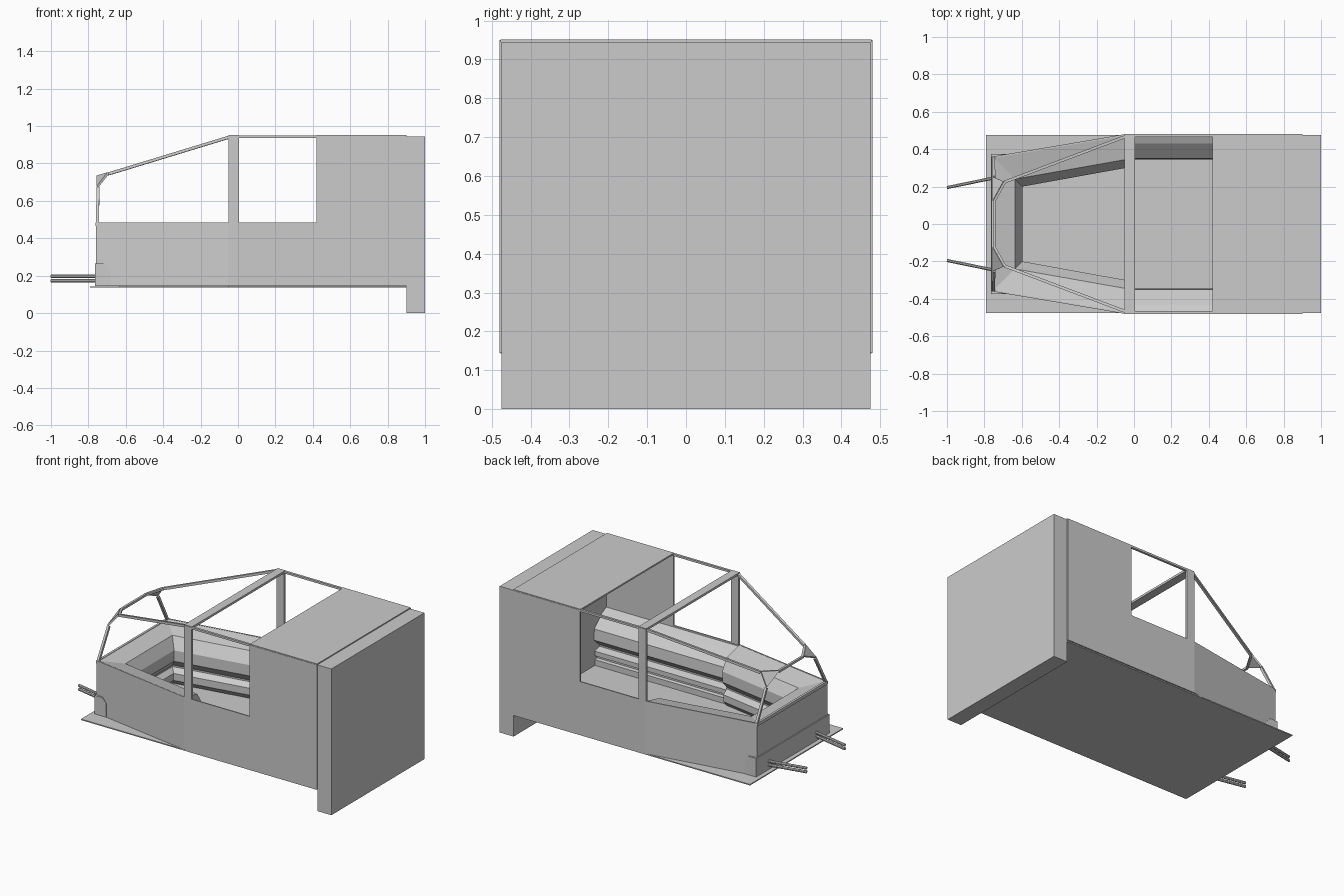
import bpy
import math
from mathutils import Vector

if "Cube" in bpy.data.objects:
    bpy.data.objects.remove(bpy.data.objects["Cube"])


def make(name, verts, faces, thick=0, mirror=False):
    """Mesh object, optionally thickened inwards and mirrored across y."""
    me = bpy.data.meshes.new(name)
    me.from_pydata([tuple(v) for v in verts], [], faces)
    ob = bpy.data.objects.new(name, me)
    bpy.context.collection.objects.link(ob)
    if thick:
        m = ob.modifiers.new("Thickness", 'SOLIDIFY')
        m.thickness, m.offset = thick, -1
    if mirror:
        m = ob.modifiers.new("Mirror", 'MIRROR')
        m.use_axis = (False, True, False)
    return ob


def box(name, lo, hi, mirror=False):
    v = [(x, y, z) for x in (lo[0], hi[0]) for y in (lo[1], hi[1]) for z in (lo[2], hi[2])]
    f = [(0, 1, 3, 2), (4, 6, 7, 5), (0, 4, 5, 1), (2, 3, 7, 6), (0, 2, 6, 4), (1, 5, 7, 3)]
    return make(name, v, f, mirror=mirror)


def bar(name, a, b, r, sides=4, mirror=True):
    """Straight prism between two points."""
    a, b = Vector(a), Vector(b)
    d = (b - a).normalized()
    s = d.cross(Vector((0, 0, 1)) if abs(d.z) < 0.9 else Vector((0, 1, 0))).normalized()
    t = s.cross(d)
    v = []
    for p in (a, b):
        for i in range(sides):
            g = 2 * math.pi * (i + 0.5) / sides
            v.append(p + r * (math.cos(g) * s + math.sin(g) * t))
    f = [(i, (i + 1) % sides, sides + (i + 1) % sides, sides + i) for i in range(sides)]
    f += [tuple(range(sides))[::-1], tuple(range(sides, 2 * sides))]
    return make(name, v, f, mirror=mirror)


def loft(name, rings, mirror=False):
    """Skin a row of equally long point lists."""
    n = len(rings[0])
    v = [p for r in rings for p in r]
    f = [(i * n + j, i * n + j + 1, (i + 1) * n + j + 1, (i + 1) * n + j)
         for i in range(len(rings) - 1) for j in range(n - 1)]
    return make(name, v, f, mirror=mirror)


def side(name, pts):
    """Side wall panel in the y = 0.48 plane from x, z points (clockwise seen from +y is outward)."""
    return make(name, [(x, 0.48, z) for x, z in pts], [tuple(range(len(pts)))[::-1]], 0.008, True)


Z0, BELT, TOP = 0.145, 0.485, 0.952

# Rear block and floor plate
box("rear_block", (0.9, -0.475, 0), (1.0, 0.475, 0.945))
box("floor_plate", (-0.79, -0.475, 0.136), (0.9, 0.475, 0.143))

# Side walls with window openings, door posts and headers
side("lower_side_wall", [(-0.05, Z0), (0.9, Z0), (0.9, BELT), (-0.05, BELT)])
side("rear_side_wall", [(0.42, BELT), (0.9, BELT), (0.9, TOP - 0.006), (0.42, TOP - 0.006)])
box("door_post", (-0.05, 0.465, BELT), (0.005, 0.48, TOP - 0.004), True)
box("window_header", (0.005, 0.465, 0.937), (0.42, 0.48, TOP - 0.002), True)

# Roof and cross bar
box("roof", (0.42, -0.478, 0.942), (0.9, 0.478, TOP))
box("roof_cross_bar", (-0.05, -0.478, 0.938), (0.005, 0.478, TOP))

# Tapered nose walls
make("nose_side_wall", [(-0.05, 0.48, Z0), (-0.76, 0.36, Z0), (-0.76, 0.36, BELT), (-0.05, 0.48, BELT)],
     [(0, 1, 2, 3)], 0.008, True)
box("nose_front_wall", (-0.757, -0.36, Z0), (-0.747, 0.36, BELT))
box("nose_front_lip", (-0.762, -0.36, 0.465), (-0.75, 0.36, BELT))

# Front bumper with wrapped, chamfered corners
box("bumper", (-0.764, -0.365, Z0), (-0.752, 0.365, 0.265))
prof = [(-0.764, Z0), (-0.68, Z0), (-0.68, 0.235), (-0.708, 0.265), (-0.764, 0.265)]
v = [(x, y, z) for y in (0.355, 0.375) for x, z in prof]
f = [(0, 1, 2, 3, 4), (9, 8, 7, 6, 5)] + [(i, i + 5, (i + 1) % 5 + 5, (i + 1) % 5) for i in range(5)]
make("bumper_corner", v, f, mirror=True)

# Canopy frame: roof rails, windscreen struts, front bar and corner gussets
knee, strut, brow = (-0.69, 0.225, 0.745), (-0.748, 0.25, 0.67), (-0.748, 0.12, 0.728)
bar("canopy_rail", (-0.04, 0.47, 0.943), knee, 0.011)
bar("windscreen_strut", (-0.752, 0.355, BELT - 0.01), strut, 0.011)
bar("brow_side", knee, brow, 0.009)
bar("brow_bar", (brow[0], -0.125, brow[2]), (brow[0], 0.125, brow[2]), 0.01, mirror=False)
make("canopy_gusset", [knee, strut, brow], [(0, 2, 1)], 0.012, True)

# Padded cockpit rim in the nose: inward offset and height, swept round the U
pad = [(0.0, BELT), (0.12, 0.452), (0.16, 0.38), (0.16, 0.31), (0.12, 0.26),
       (0.12, 0.25), (0.15, 0.225), (0.15, 0.18), (0.12, 0.143)]


def nose_ring(sign, corner):
    if corner:
        return [(-0.757 + d, sign * (0.36 - d), z) for d, z in pad]
    return [(-0.05, sign * (0.478 - 1.12 * d), z) for d, z in pad]


loft("nose_padding", [nose_ring(-1, 0), nose_ring(-1, 1), nose_ring(1, 1), nose_ring(1, 0)])
for s, label in ((-1, "near"), (1, "far")):
    ring = nose_ring(s, 0)
    make("nose_padding_end_" + label, ring + [(-0.05, s * 0.478, 0.143)], [tuple(range(len(pad) + 1))])

# Faceted padding rolls along the cabin sides
roll = [(0.472, 0.475), (0.43, 0.455), (0.35, 0.38), (0.345, 0.31), (0.40, 0.26),
        (0.40, 0.25), (0.355, 0.235), (0.355, 0.205), (0.375, 0.2), (0.375, 0.185),
        (0.355, 0.18), (0.355, 0.143)]
loft("cabin_side_padding", [[(x, y, z) for y, z in roll] for x in (0.9, -0.05)], True)

# Twin barrels on each side of the nose
for z, label in ((0.173, "lower"), (0.197, "upper")):
    bar("barrel_" + label, (-0.74, 0.248, z), (-1.0, 0.195, z), 0.009, 8)
